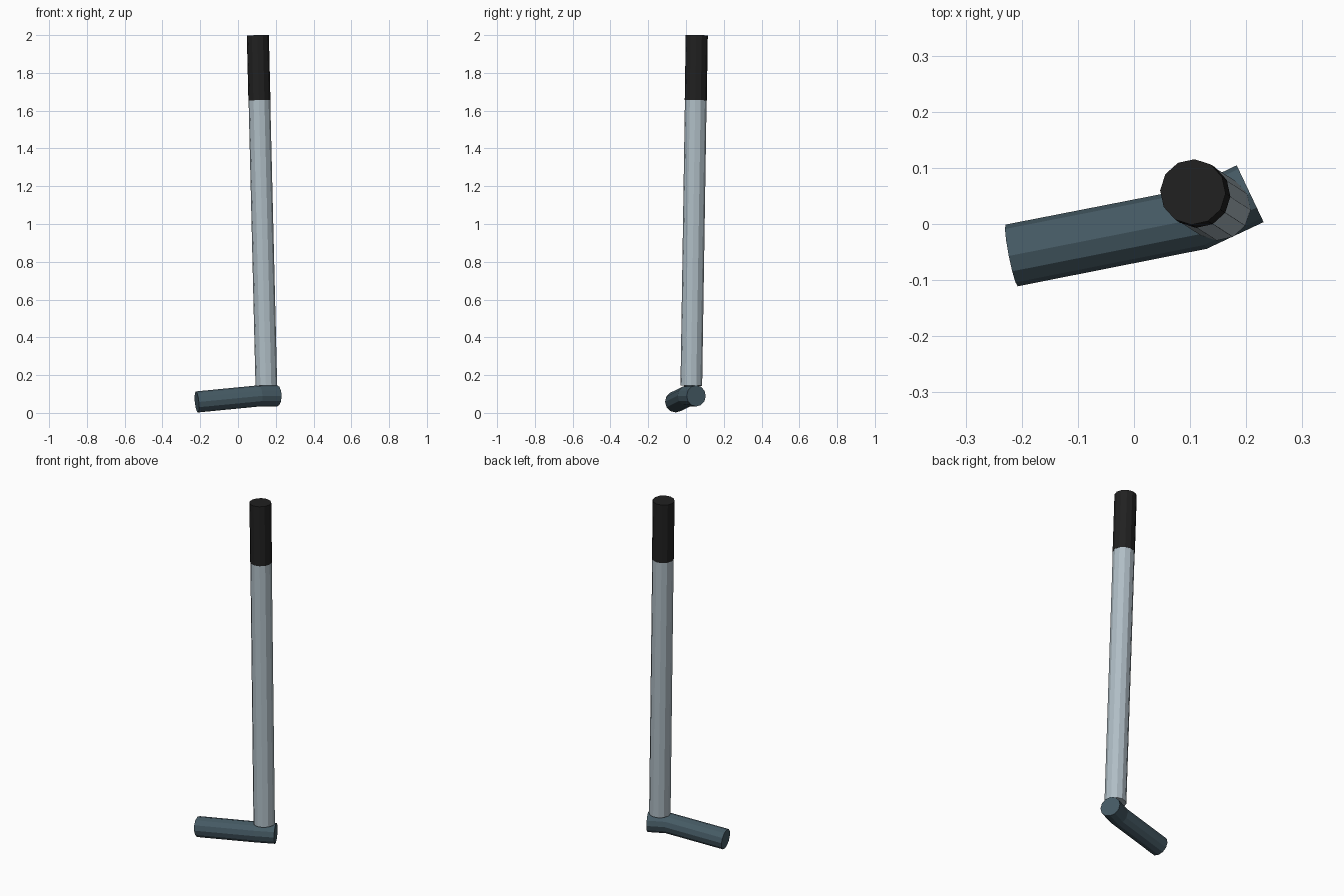
import bpy
from mathutils import Vector

if "Cube" in bpy.data.objects:
    bpy.data.objects.remove(bpy.data.objects["Cube"])


def material(name, rgb):
    m = bpy.data.materials.new(name)
    m.diffuse_color = (*rgb, 1)
    m.use_nodes = True
    m.node_tree.nodes["Principled BSDF"].inputs["Base Color"].default_value = m.diffuse_color
    return m


def tube(name, points, radius, mat):
    """Twelve-sided capped tube along a path, flat shaded."""
    cu = bpy.data.curves.new(name, 'CURVE')
    cu.dimensions = '3D'
    cu.bevel_depth = radius
    cu.bevel_resolution = 4
    cu.use_fill_caps = True
    sp = cu.splines.new('POLY')
    sp.points.add(len(points) - 1)
    for p, co in zip(sp.points, points):
        p.co = (*co, 1)
    sp.use_smooth = False
    ob = bpy.data.objects.new(name, cu)
    bpy.context.collection.objects.link(ob)
    bpy.ops.object.select_all(action='DESELECT')
    ob.select_set(True)
    bpy.context.view_layer.objects.active = ob
    bpy.ops.object.convert(target='MESH')
    ob = bpy.context.object
    ob.name = name
    ob.data.materials.clear()
    ob.data.materials.append(mat)
    for f in ob.data.polygons:
        f.use_smooth = False
        f.material_index = 0
    return ob


steel = material("steel", (0.43, 0.51, 0.56))
slate = material("slate", (0.06, 0.102, 0.127))
rubber = material("rubber", (0.015, 0.015, 0.015))

# Bent bar head
tube("club_head", [(-0.218, -0.056, 0.058), (0.112, 0.009, 0.09), (0.207, 0.054, 0.09)],
     0.056, slate)

# Leaning shaft with the grip continuing its line
foot = Vector((0.150, 0.028, 0.144))
top = Vector((0.105, 0.057, 1.999))
joint = foot.lerp(top, (1.655 - foot.z) / (top.z - foot.z))
tube("shaft", [foot, joint], 0.0575, steel)
tube("grip", [joint, top], 0.0585, rubber)
